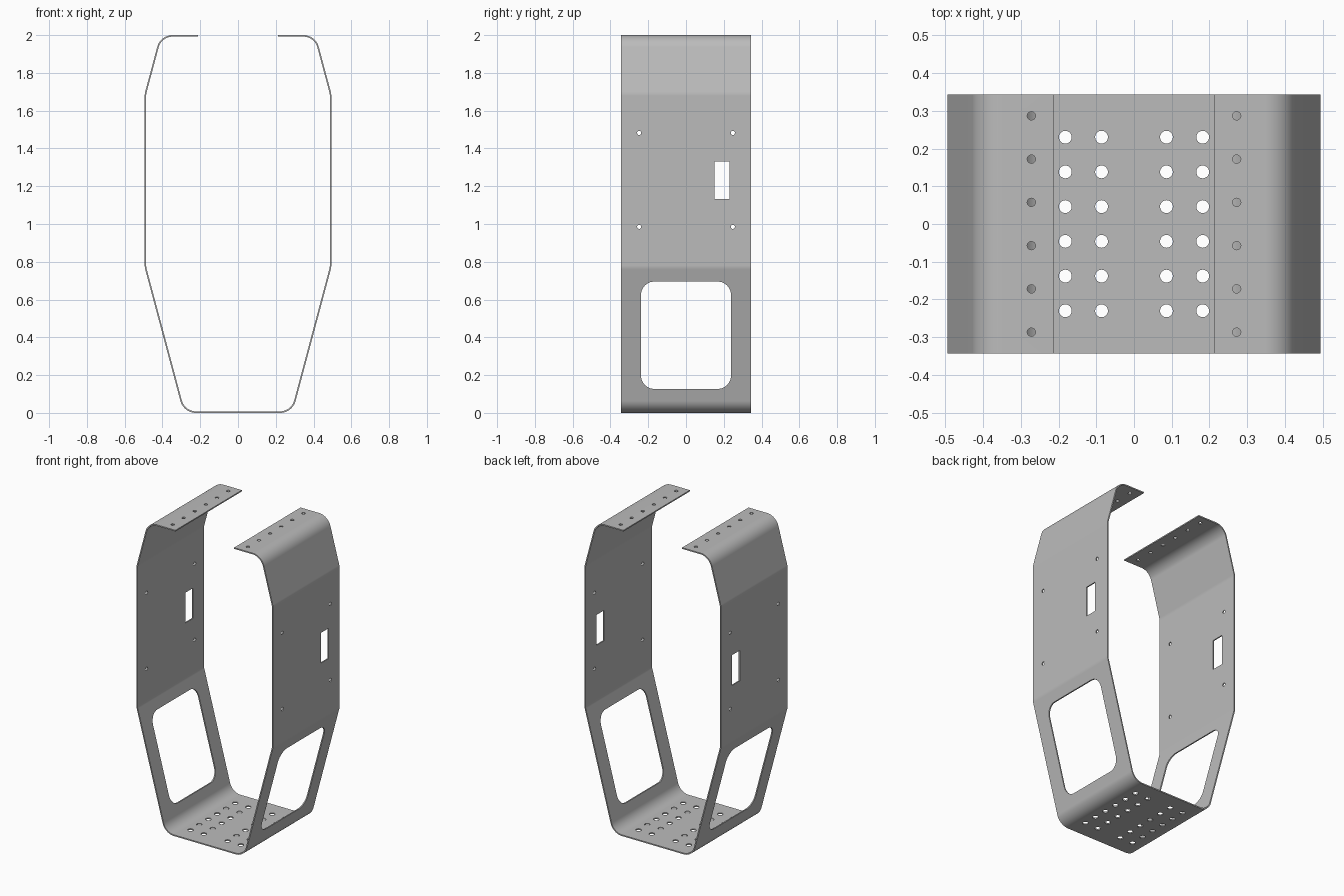
import bpy, bmesh, math
from mathutils import Vector

old = bpy.data.objects.get("Cube")
if old:
    bpy.data.objects.remove(old, do_unlink=True)

THICK = 0.008
HALF_W = 0.343


def fillet(a, b, c, r, steps=10):
    """Points of an arc rounding corner b between a and c."""
    a, b, c = Vector(a), Vector(b), Vector(c)
    u, v = (a - b).normalized(), (c - b).normalized()
    half = u.angle(v) / 2
    centre = b + (u + v).normalized() * r / math.sin(half)
    s = (b + u * r / math.tan(half) - centre).normalized()
    e = (b + v * r / math.tan(half) - centre).normalized()
    return [centre + s.slerp(e, i / steps) * r for i in range(steps + 1)]


def circle(cx, cy, r, n=24):
    return [Vector((cx + r * math.cos(k * math.tau / n),
                    cy + r * math.sin(k * math.tau / n))) for k in range(n)]


def rectangle(x0, x1, y0, y1, r=0):
    pts = [(x0, y0), (x1, y0), (x1, y1), (x0, y1)]
    if not r:
        return [Vector(p) for p in pts]
    return [q for i in range(4)
            for q in fillet(pts[i - 1], pts[i], pts[(i + 1) % 4], r)]


def prism(bm, outline, axis, lo, hi):
    """Closed prism of a 2D outline, along z (xy outline) or x (yz outline)."""
    def place(p, h):
        return (p.x, p.y, h) if axis == "z" else (h, p.x, p.y)
    a = [bm.verts.new(place(p, lo)) for p in outline]
    b = [bm.verts.new(place(p, hi)) for p in outline]
    n = len(a)
    bm.faces.new(a[::-1])
    bm.faces.new(b)
    for i in range(n):
        j = (i + 1) % n
        bm.faces.new((a[i], a[j], b[j], b[i]))


def make_object(name, bm):
    mesh = bpy.data.meshes.new(name)
    bm.to_mesh(mesh)
    bm.free()
    obj = bpy.data.objects.new(name, mesh)
    bpy.context.collection.objects.link(obj)
    return obj


# Bent strip: flange, shoulder, wall, leg and floor, mirrored to the other side
half = [(0.212, 2.0), (0.411, 2.0), (0.494, 1.69), (0.494, 0.77), (0.288, 0.0)]
corners = half + [(-x, z) for x, z in reversed(half)]
path = [Vector(corners[0])]
for a, b, c in zip(corners, corners[1:], corners[2:]):
    path += fillet(a, b, c, 0.085)
path.append(Vector(corners[-1]))

bm = bmesh.new()
rows = [[bm.verts.new((p.x, y, p.y)) for y in (-HALF_W, HALF_W)] for p in path]
for p, q in zip(rows, rows[1:]):
    bm.faces.new((p[0], q[0], q[1], p[1]))
frame = make_object("bent_sheet_frame", bm)

# Cutters for all openings
bm = bmesh.new()
for row in range(6):
    k = row - 2.5
    for side in (-1, 1):
        for x in (0.086, 0.182):
            prism(bm, circle(side * x, k * 0.092, 0.017), "z", -0.05, 0.05)
        prism(bm, circle(side * 0.272, k * 0.1146, 0.011), "z", 1.95, 2.05)
for y in (-0.248, 0.248):
    for z in (0.985, 1.482):
        prism(bm, circle(y, z, 0.011), "x", -1, 1)
prism(bm, rectangle(0.15, 0.23, 1.132, 1.33), "x", -1, 1)
prism(bm, rectangle(-0.238, 0.238, 0.127, 0.695, 0.07), "x", -1, 1)
bmesh.ops.recalc_face_normals(bm, faces=bm.faces[:])
cutter = make_object("hole_cutter", bm)
cutter.hide_render = True

# Sheet thickness and openings
solid = frame.modifiers.new("thickness", "SOLIDIFY")
solid.thickness = THICK
solid.offset = -1
solid.use_even_offset = True
cut = frame.modifiers.new("openings", "BOOLEAN")
cut.operation = "DIFFERENCE"
cut.solver = "EXACT"
cut.object = cutter

bpy.ops.object.select_all(action="DESELECT")
frame.select_set(True)
bpy.context.view_layer.objects.active = frame
for name in ("thickness", "openings"):
    bpy.ops.object.modifier_apply(modifier=name)
bpy.data.objects.remove(cutter, do_unlink=True)

# Grey metal
metal = bpy.data.materials.new("grey_metal")
metal.use_nodes = True
grey = (0.5, 0.5, 0.5, 1)
metal.diffuse_color = grey
metal.node_tree.nodes["Principled BSDF"].inputs["Base Color"].default_value = grey
frame.data.materials.clear()
frame.data.materials.append(metal)

# Smooth bends, flat panels
bpy.ops.object.shade_smooth_by_angle(angle=math.radians(30))
weighted = frame.modifiers.new("panel_normals", "WEIGHTED_NORMAL")
weighted.keep_sharp = True
